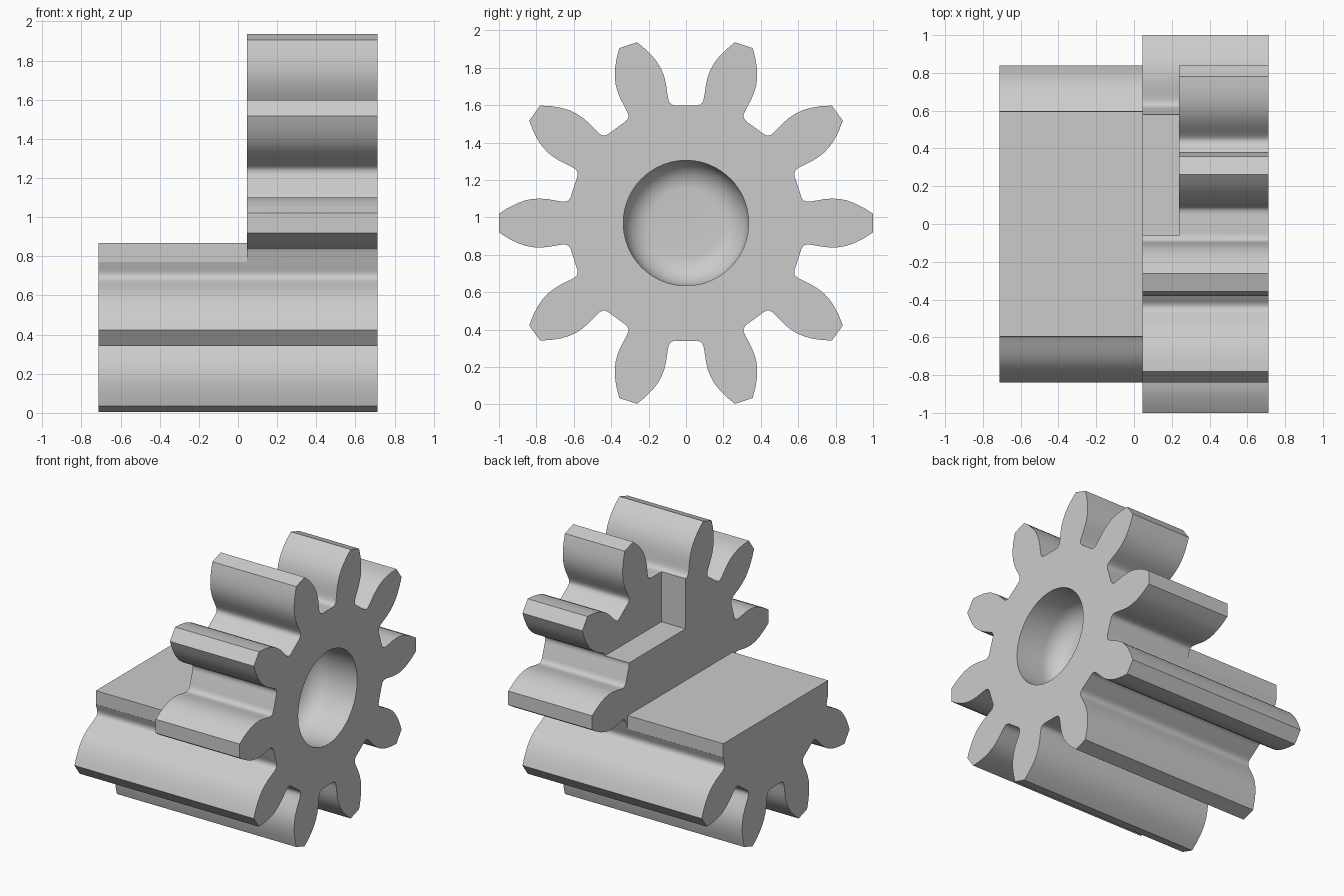
import bpy, bmesh, math
from mathutils import Vector

if "Cube" in bpy.data.objects:
    bpy.data.objects.remove(bpy.data.objects["Cube"])

CZ, TEETH = 0.97, 10
X0, X1 = -0.713, 0.713

grey = bpy.data.materials.new("plain grey")
grey.diffuse_color = (0.6, 0.6, 0.6, 1)
grey.use_nodes = True
grey.node_tree.nodes["Principled BSDF"].inputs["Base Color"].default_value = grey.diffuse_color


def make_object(name, bm):
    bmesh.ops.recalc_face_normals(bm, faces=bm.faces)
    me = bpy.data.meshes.new(name)
    bm.to_mesh(me)
    bm.free()
    me.materials.append(grey)
    ob = bpy.data.objects.new(name, me)
    bpy.context.collection.objects.link(ob)
    return ob


def box(name, lo, hi):
    bm = bmesh.new()
    bmesh.ops.create_cube(bm, size=1)
    for v in bm.verts:
        v.co = Vector([(a + b) / 2 + c * (b - a) for a, b, c in zip(lo, hi, v.co)])
    return make_object(name, bm)


def cut(target, cutter):
    mod = target.modifiers.new("cut", 'BOOLEAN')
    mod.operation, mod.solver, mod.object = 'DIFFERENCE', 'EXACT', cutter
    bpy.context.view_layer.objects.active = target
    bpy.ops.object.modifier_apply(modifier=mod.name)
    bpy.data.objects.remove(cutter)


# Half tooth outline from root to tip: (radius along tooth, half width)
half = [(0.612, 0.154), (0.616, 0.140), (0.624, 0.126), (0.634, 0.118), (0.648, 0.114),
        (0.67, 0.116), (0.70, 0.121), (0.74, 0.128), (0.78, 0.131), (0.82, 0.129),
        (0.86, 0.121), (0.90, 0.107), (0.95, 0.082), (1.0, 0.05)]
tooth = [(r, -w) for r, w in half] + [(r, w) for r, w in reversed(half)]

# Gear bar: toothed profile swept along x
bm = bmesh.new()
ring = []
for i in range(TEETH):
    a = i * math.tau / TEETH
    for r, w in tooth:
        y = r * math.cos(a) - w * math.sin(a)
        z = r * math.sin(a) + w * math.cos(a)
        ring.append(bm.verts.new((X0, y, z + CZ)))
cap = bm.faces.new(ring)
swept = bmesh.ops.extrude_face_region(bm, geom=[cap], use_keep_orig=True)
bmesh.ops.translate(bm, vec=(X1 - X0, 0, 0),
                    verts=[g for g in swept["geom"] if isinstance(g, bmesh.types.BMVert)])
gear = make_object("gear", bm)

# Upper half cleared away over the rear length, leaving a flat slab
cut(gear, box("upper_cut", (-1, -1.2, 0.868), (0.046, 1.2, 2.2)))
# Middle teeth trimmed flush with the slab sides
for s in (-1, 1):
    ys = sorted((s * 0.596, s * 1.2))
    cut(gear, box("side_cut", (-1, ys[0], 0.77), (0.046, ys[1], 1.2)))
# Stepped notch in the upright part
cut(gear, box("notch_cut", (-0.2, -0.06, 1.24), (0.237, 1.2, 2.2)))

# Blind round bore with a rounded floor
R, F, DEPTH, N = 0.335, 0.15, 0.36, 64
floor = X1 - DEPTH
profile = [(X1 + 0.2, R)]
for k in range(9):
    t = k / 8 * math.pi / 2
    profile.append((floor + F - F * math.sin(t), R - F + F * math.cos(t)))
bm = bmesh.new()
rings = [[bm.verts.new((x, r * math.cos(j * math.tau / N), CZ + r * math.sin(j * math.tau / N)))
          for j in range(N)] for x, r in profile]
for a, b in zip(rings, rings[1:]):
    for j in range(N):
        k = (j + 1) % N
        bm.faces.new((a[j], a[k], b[k], b[j]))
bm.faces.new(rings[0])
bm.faces.new(rings[-1])
cut(gear, make_object("bore_cut", bm))

# Smooth flanks with crisp edges
bpy.ops.object.select_all(action='DESELECT')
gear.select_set(True)
bpy.context.view_layer.objects.active = gear
bpy.ops.object.shade_smooth_by_angle(angle=math.radians(30))
